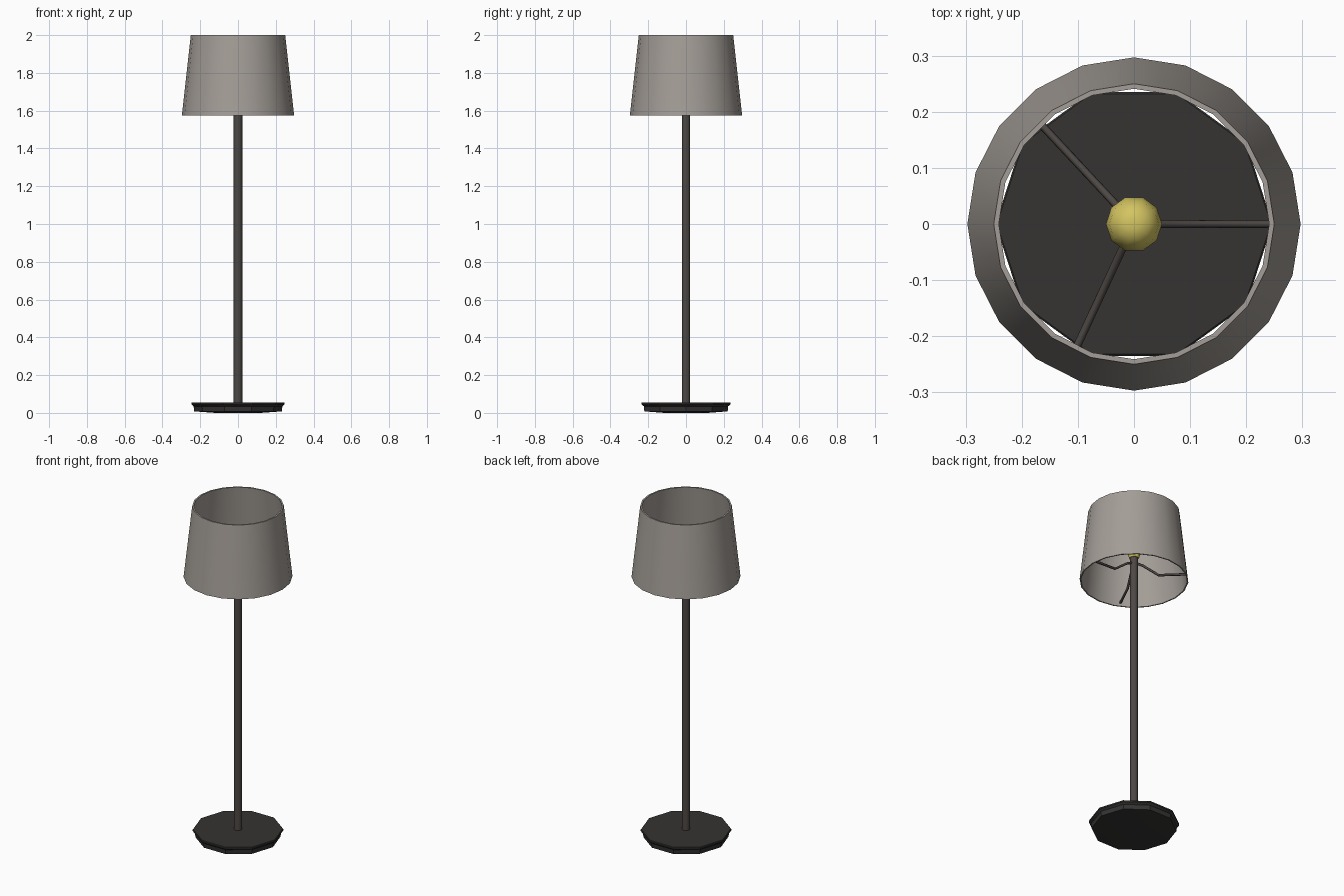
import bpy, bmesh
from math import cos, sin, pi, radians

if "Cube" in bpy.data.objects:
    bpy.data.objects.remove(bpy.data.objects["Cube"])


def material(name, color):
    mat = bpy.data.materials.new(name)
    mat.diffuse_color = (*color, 1)
    mat.use_nodes = True
    mat.node_tree.nodes["Principled BSDF"].inputs["Base Color"].default_value = mat.diffuse_color
    return mat


dark = material("dark_metal", (0.035, 0.033, 0.032))
metal = material("brown_metal", (0.075, 0.065, 0.06))
fabric = material("shade_fabric", (0.37, 0.34, 0.31))
yellow = material("bulb_yellow", (0.65, 0.55, 0.12))


def lathe(name, profile, sides, mat, closed=False, smooth=None):
    """Revolve (radius, z) points round the z axis; open profiles get end caps."""
    bm = bmesh.new()
    rings = [[bm.verts.new((r * cos(2 * pi * i / sides), r * sin(2 * pi * i / sides), z))
              for i in range(sides)] for r, z in profile]
    pairs = list(zip(rings, rings[1:]))
    if closed:
        pairs.append((rings[-1], rings[0]))
    else:
        bm.faces.new(rings[0][::-1])
        bm.faces.new(rings[-1])
    for a, b in pairs:
        for i in range(sides):
            j = (i + 1) % sides
            bm.faces.new((a[i], a[j], b[j], b[i]))
    bmesh.ops.recalc_face_normals(bm, faces=bm.faces)
    mesh = bpy.data.meshes.new(name)
    bm.to_mesh(mesh)
    bm.free()
    mesh.materials.append(mat)
    ob = bpy.data.objects.new(name, mesh)
    bpy.context.collection.objects.link(ob)
    if smooth:
        bpy.ops.object.select_all(action='DESELECT')
        ob.select_set(True)
        bpy.context.view_layer.objects.active = ob
        bpy.ops.object.shade_smooth_by_angle(angle=radians(smooth))


def arm(name, angle):
    """Bent wire from the pole down and out to the shade."""
    curve = bpy.data.curves.new(name, 'CURVE')
    curve.dimensions = '3D'
    curve.bevel_depth = 0.007
    curve.bevel_resolution = 1
    curve.use_fill_caps = True
    curve.materials.append(metal)
    path = [(0.01, 1.685), (0.05, 1.665), (0.135, 1.6), (0.288, 1.595)]
    spline = curve.splines.new('POLY')
    spline.points.add(len(path) - 1)
    for point, (r, z) in zip(spline.points, path):
        point.co = (r * cos(angle), r * sin(angle), z, 1)
    bpy.context.collection.objects.link(bpy.data.objects.new(name, curve))


# Ten-sided base with a very shallow foot and an overhanging lip
lathe("base", [(0.12, 0.0), (0.232, 0.008), (0.235, 0.035),
               (0.247, 0.045), (0.247, 0.053), (0.244, 0.056)], 10, dark, smooth=30)

# Pole
lathe("pole", [(0.0225, 0.05), (0.0225, 1.725)], 10, metal, smooth=40)

# Tapered, thin-walled shade open at both ends
lathe("shade", [(0.297, 1.575), (0.25, 2.0), (0.241, 2.0), (0.29, 1.575)], 20,
      fabric, closed=True, smooth=30)

# Three wires holding the shade
for n, deg in enumerate((0, 133, 245)):
    arm(f"shade_arm_{n + 1}", radians(deg))

# Bulb
lathe("bulb", [(0.026, 1.715), (0.036, 1.745), (0.048, 1.78), (0.05, 1.805),
               (0.044, 1.835), (0.028, 1.855), (0.01, 1.86)], 10, yellow, smooth=50)
